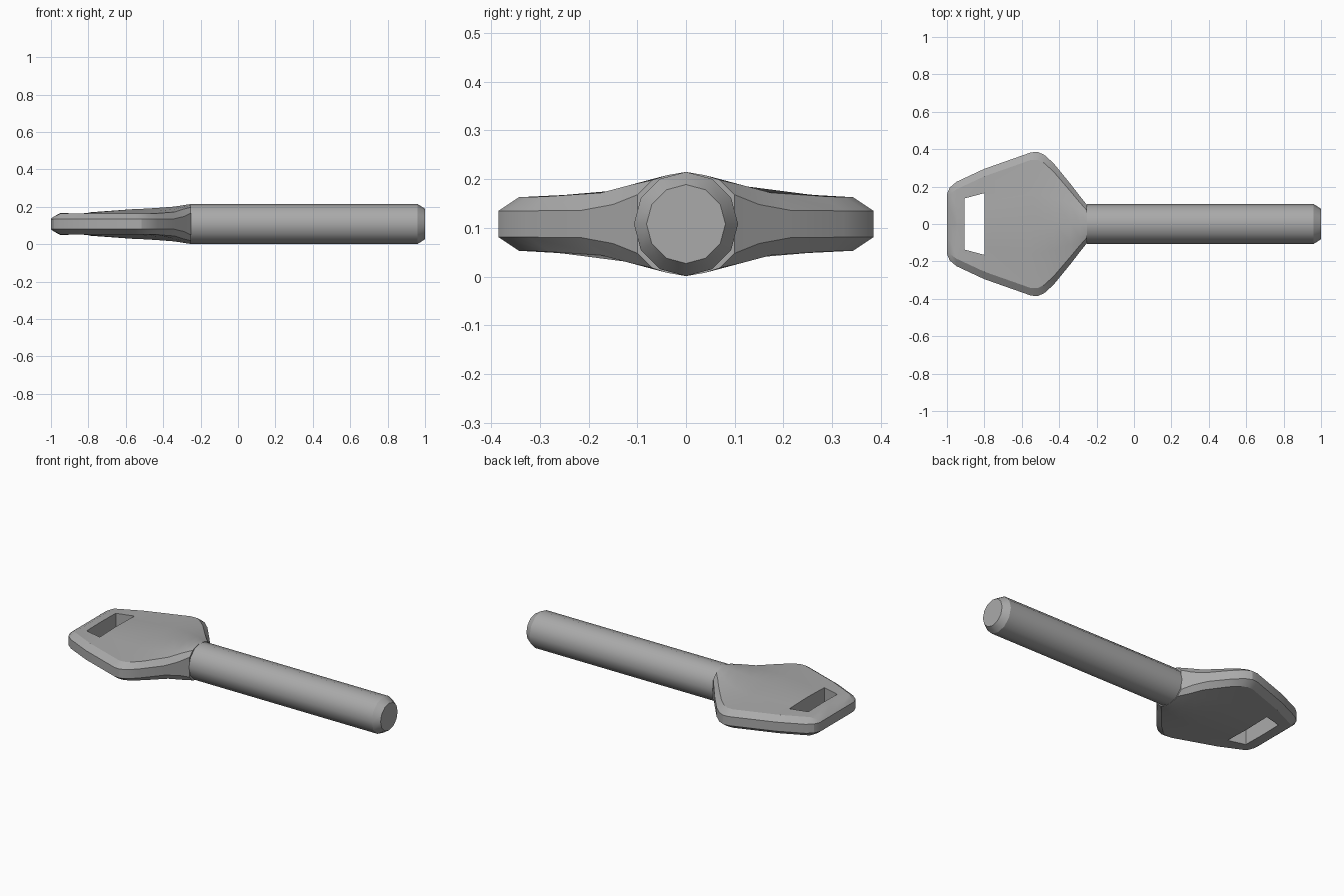
import bpy, bmesh, math

if "Cube" in bpy.data.objects:
    bpy.data.objects.remove(bpy.data.objects["Cube"])

ZC = 0.108
RADIUS = 0.107

metal = bpy.data.materials.new("plain grey metal")
metal.use_nodes = True
GREY = (0.4, 0.4, 0.4, 1)
metal.diffuse_color = GREY
metal.node_tree.nodes["Principled BSDF"].inputs["Base Color"].default_value = GREY


def loft(name, rings):
    """Skin a row of equal rings and cap both ends."""
    bm = bmesh.new()
    rows = [[bm.verts.new(p) for p in ring] for ring in rings]
    for a, b in zip(rows, rows[1:]):
        for i in range(len(a)):
            j = (i + 1) % len(a)
            bm.faces.new((a[i], a[j], b[j], b[i]))
    bm.faces.new(rows[0])
    bm.faces.new(rows[-1])
    bmesh.ops.recalc_face_normals(bm, faces=bm.faces)
    mesh = bpy.data.meshes.new(name)
    bm.to_mesh(mesh)
    bm.free()
    mesh.materials.append(metal)
    ob = bpy.data.objects.new(name, mesh)
    bpy.context.collection.objects.link(ob)
    return ob


def smooth(ob, angle):
    bpy.ops.object.select_all(action='DESELECT')
    ob.select_set(True)
    bpy.context.view_layer.objects.active = ob
    bpy.ops.object.shade_smooth_by_angle(angle=math.radians(angle))


# Round shaft with a chamfered tip
def circle(x, r, sides=12):
    steps = [2 * math.pi * i / sides for i in range(sides)]
    return [(x, r * math.sin(a), ZC + r * math.cos(a)) for a in steps]


shaft = loft("shaft", [circle(-0.25, RADIUS), circle(0.96, RADIUS), circle(1, 0.081)])
smooth(shaft, 32)


# Flat grip: x, rim y and z, shoulder y and z, mid y and z, centre z
STATIONS = [
    (-1.0, .16, .027, .14, .028, .08, .028, .028),
    (-.985, .195, .027, .16, .040, .08, .040, .040),
    (-.95, .225, .027, .185, .055, .09, .057, .058),
    (-.8, .295, .027, .255, .055, .12, .059, .062),
    (-.55, .383, .027, .343, .055, .16, .064, .080),
    (-.515, .385, .027, .343, .055, .16, .064, .081),
    (-.48, .37, .027, .325, .055, .15, .066, .083),
    (-.43, .325, .027, .28, .057, .14, .069, .086),
    (-.34, .215, .028, .175, .064, .11, .079, .093),
    (-.29, .15, .040, .115, .080, .07, .092, .101),
    (-.25, .10, .060, .07, .090, .04, .100, .107),
]


def section(x, rim_y, rim_z, sh_y, sh_z, mid_y, mid_z, top):
    half = [(rim_y, rim_z), (sh_y, sh_z), (mid_y, mid_z)]
    upper = half + [(0, top)] + [(-y, z) for y, z in reversed(half)]
    loop = upper + [(y, -z) for y, z in reversed(upper)]
    return [(x, y, ZC + z) for y, z in loop]


grip = loft("grip", [section(*s) for s in STATIONS])

# Slot through the grip
slot = loft("slot_cutter", [
    [(-.905, -.137, z), (-.905, .137, z), (-.80, .165, z), (-.80, -.165, z)]
    for z in (-.1, .4)])
cut = grip.modifiers.new("slot", 'BOOLEAN')
cut.object = slot
cut.solver = 'EXACT'
bpy.context.view_layer.objects.active = grip
bpy.ops.object.modifier_apply(modifier=cut.name)
bpy.data.objects.remove(slot)
smooth(grip, 25)
